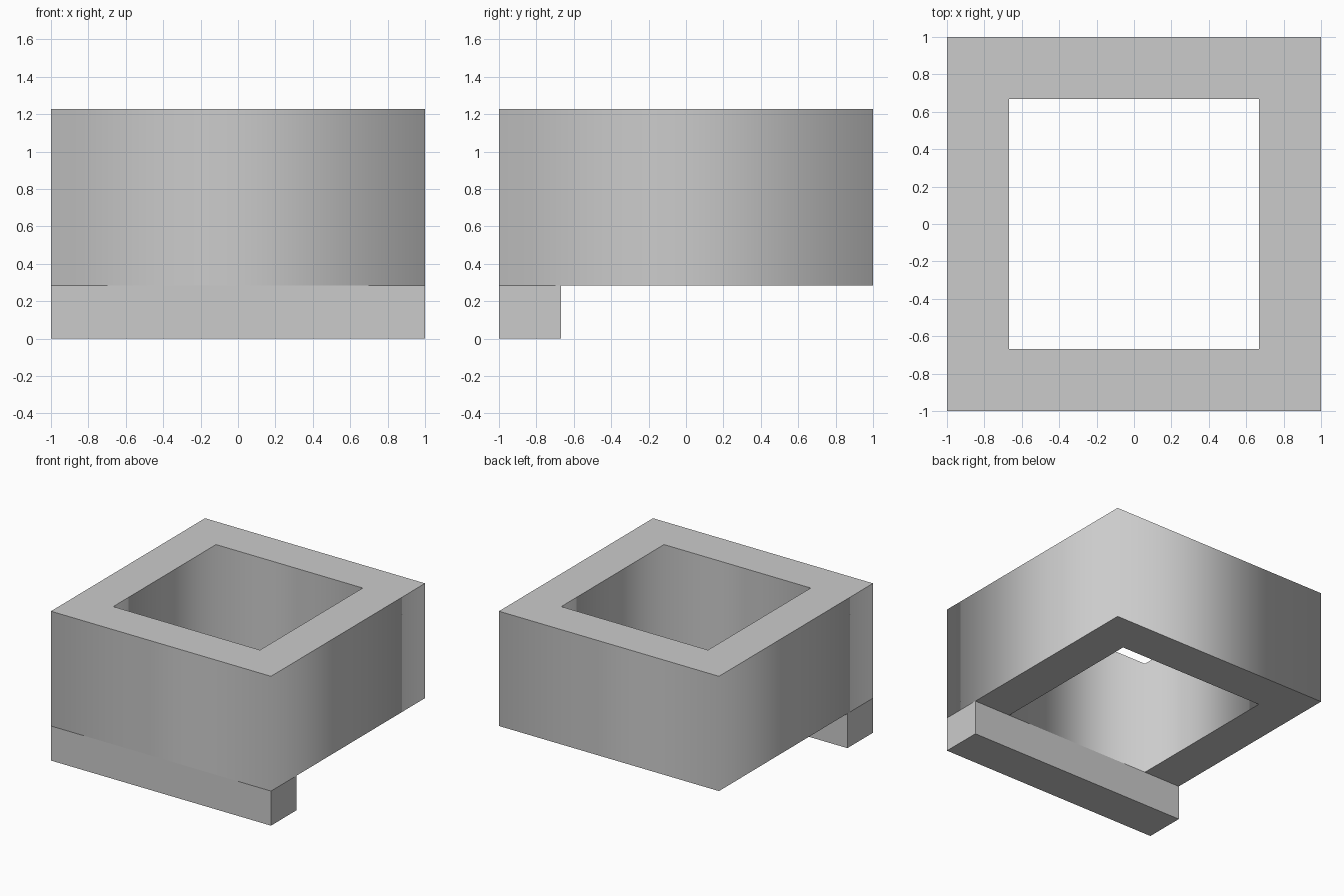
import bpy
import bmesh

if "Cube" in bpy.data.objects:
    bpy.data.objects.remove(bpy.data.objects["Cube"])

OUTER, INNER = 1.0, 0.667    # half widths of the square ring
LOW, HIGH = 0.284, 1.227     # ring bottom and top


def make_object(name, bm):
    mesh = bpy.data.meshes.new(name)
    bm.to_mesh(mesh)
    bm.free()
    obj = bpy.data.objects.new(name, mesh)
    bpy.context.collection.objects.link(obj)
    return obj


# Square ring: walls shaded smoothly around the corners, flat rims
bm = bmesh.new()


def square(half, z):
    return [bm.verts.new((x * half, y * half, z))
            for x, y in ((-1, -1), (1, -1), (1, 1), (-1, 1))]


loops = [square(OUTER, LOW), square(OUTER, HIGH),
         square(INNER, HIGH), square(INNER, LOW)]
for k in range(4):
    a, b = loops[k], loops[(k + 1) % 4]
    for i in range(4):
        j = (i + 1) % 4
        face = bm.faces.new((a[i], a[j], b[j], b[i]))
        face.smooth = k in (0, 2)
bm.normal_update()
for edge in bm.edges:
    edge.smooth = edge.verts[0].co.z != edge.verts[1].co.z
make_object("square_ring", bm)

# Bar under the front side of the ring
bm = bmesh.new()
bmesh.ops.create_cube(bm, size=1)
bmesh.ops.scale(bm, vec=(2 * OUTER, OUTER - INNER, LOW), verts=bm.verts)
bmesh.ops.translate(bm, vec=(0, -(OUTER + INNER) / 2, LOW / 2), verts=bm.verts)
make_object("front_bar", bm)
